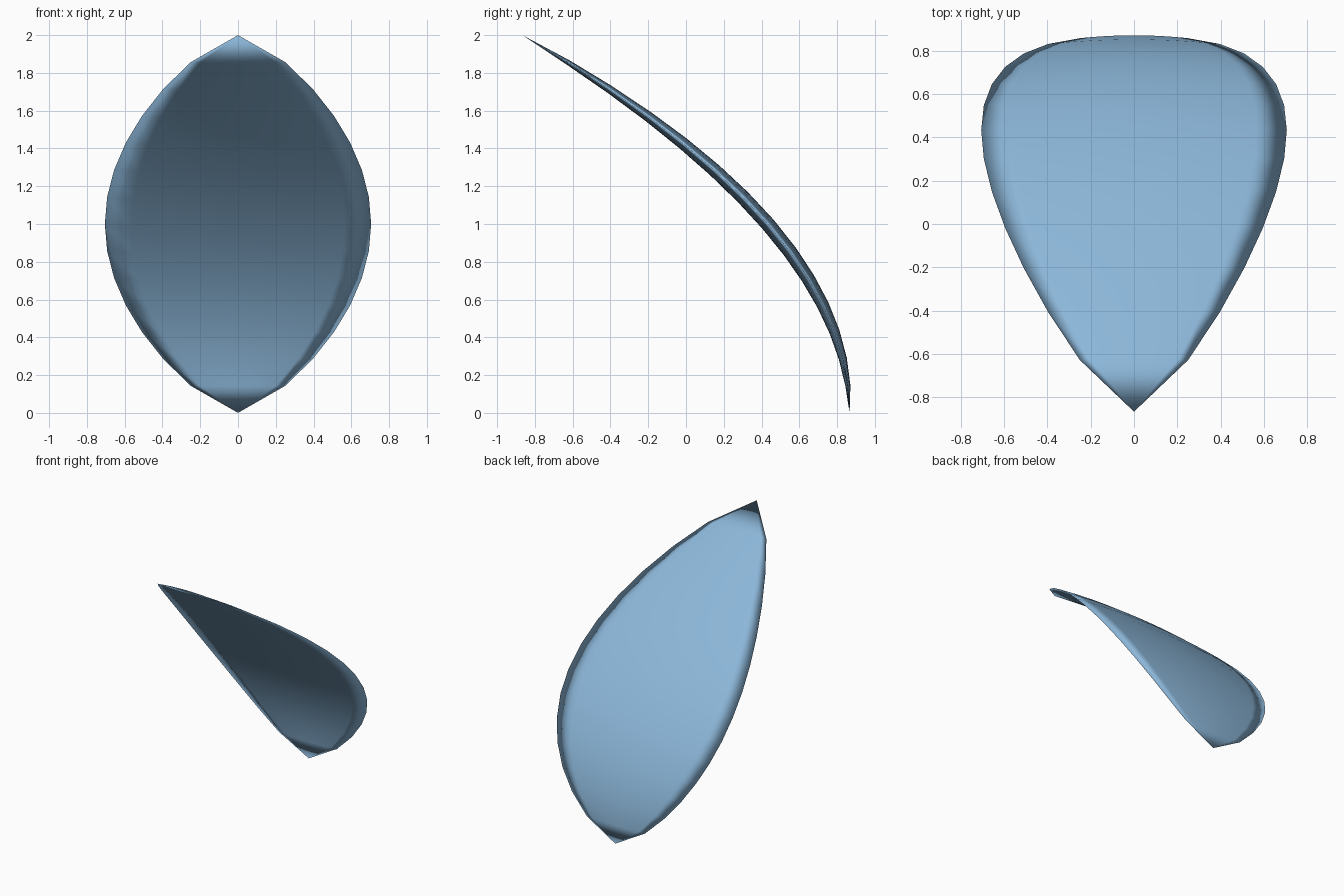
import bpy, bmesh, math
from mathutils import Vector

cube = bpy.data.objects.get("Cube")
if cube:
    bpy.data.objects.remove(cube, do_unlink=True)

ROWS, COLS = 14, 10
HEIGHT, HALF_WIDTH, HALF_THICK, REACH = 2.0, 0.705, 0.038, 0.866


def swell(t):
    """Rounded outline that comes to a point at both ends."""
    return math.sin(math.pi * t) ** 0.69


def spine(t):
    """Parabolic centre line: upright at the base, leaning forward at the tip."""
    return Vector((0, REACH - 2 * REACH * t * t, HEIGHT * t))


def ring(t):
    """Closed lens section, back face first, with a shared sharp rim."""
    normal = Vector((0, HEIGHT, 4 * REACH * t)).normalized()
    s, points = swell(t), []
    for side in (1, -1):
        for c in range(COLS):
            u = side * (2 * c / COLS - 1)
            lift = side * HALF_THICK * s * (1 - u * u)
            points.append(spine(t) + Vector((u * HALF_WIDTH * s, 0, 0)) + normal * lift)
    return points


# Curved petal-shaped shell
bm = bmesh.new()
rings = [[bm.verts.new(p) for p in ring(r / ROWS)] for r in range(1, ROWS)]
n = 2 * COLS
for low, high in zip(rings, rings[1:]):
    for i in range(n):
        j = (i + 1) % n
        bm.faces.new((low[i], low[j], high[j], high[i]))

# Pointed base and tip
for end, t in ((rings[0], 0), (rings[-1], 1)):
    point = bm.verts.new(spine(t))
    for i in range(n):
        bm.faces.new((end[i], end[(i + 1) % n], point))
bmesh.ops.recalc_face_normals(bm, faces=bm.faces)
for f in bm.faces:
    f.smooth = True

mesh = bpy.data.meshes.new("curved_petal")
bm.to_mesh(mesh)
bm.free()
petal = bpy.data.objects.new("curved_petal", mesh)
bpy.context.collection.objects.link(petal)

# Soft blue surface
blue = bpy.data.materials.new("soft_blue")
blue.use_nodes = True
color = (0.26, 0.47, 0.69, 1)
blue.diffuse_color = color
blue.node_tree.nodes["Principled BSDF"].inputs["Base Color"].default_value = color
mesh.materials.append(blue)
